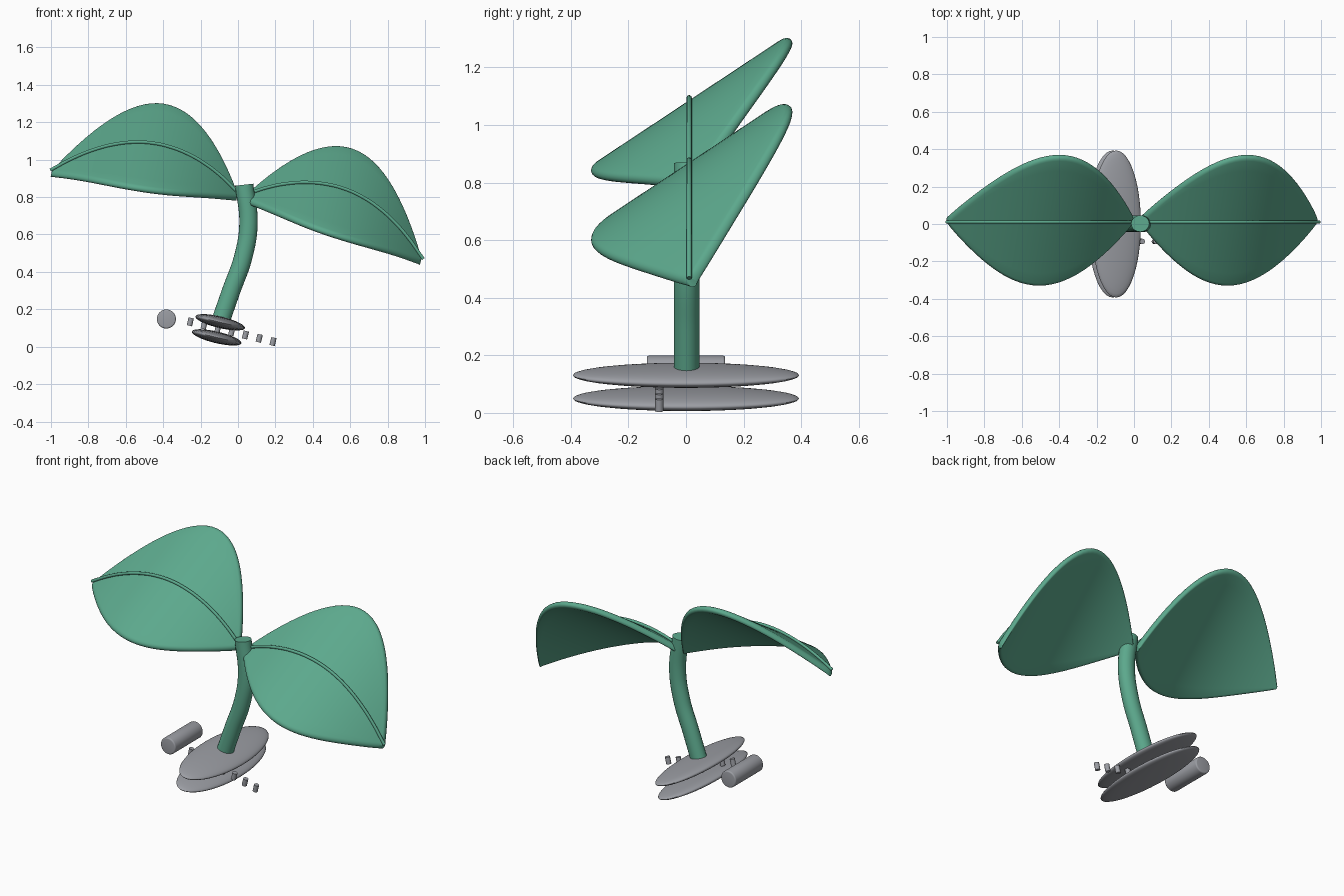
import bpy, bmesh, math
from mathutils import Matrix, Vector

if "Cube" in bpy.data.objects:
    bpy.data.objects.remove(bpy.data.objects["Cube"])

TILT = Matrix.Rotation(math.radians(13.4), 4, 'Y')  # whole plant leans right
CX = -0.17                                          # mirror axis of the leaves
SLOPE = 0.68                                        # leaves rise toward the back


def material(name, rgb):
    m = bpy.data.materials.new(name)
    m.diffuse_color = (*rgb, 1)
    m.use_nodes = True
    m.node_tree.nodes["Principled BSDF"].inputs["Base Color"].default_value = m.diffuse_color
    return m


GREEN = material("leaf_green", (0.107, 0.393, 0.264))
GREY = material("grey", (0.33, 0.34, 0.37))


def finish(obj, mat, angle=40):
    obj.data.materials.clear()
    obj.data.materials.append(mat)
    bpy.ops.object.select_all(action='DESELECT')
    obj.select_set(True)
    bpy.context.view_layer.objects.active = obj
    bpy.ops.object.shade_smooth_by_angle(angle=math.radians(angle))
    return obj


def mesh_object(name, bm, mat, angle=40):
    bmesh.ops.recalc_face_normals(bm, faces=bm.faces)
    me = bpy.data.meshes.new(name)
    bm.to_mesh(me)
    bm.free()
    obj = bpy.data.objects.new(name, me)
    bpy.context.collection.objects.link(obj)
    return finish(obj, mat, angle)


def tube(name, points, radius, mat, sides=24):
    """Smooth capped tube through the points."""
    cu = bpy.data.curves.new(name, 'CURVE')
    cu.dimensions = '3D'
    cu.bevel_depth = radius
    cu.bevel_resolution = sides // 4
    cu.use_fill_caps = True
    cu.resolution_u = 10
    sp = cu.splines.new('BEZIER')
    sp.bezier_points.add(len(points) - 1)
    for bp, p in zip(sp.bezier_points, points):
        bp.co = p
        bp.handle_left_type = bp.handle_right_type = 'AUTO'
    obj = bpy.data.objects.new(name, cu)
    bpy.context.collection.objects.link(obj)
    bpy.ops.object.select_all(action='DESELECT')
    obj.select_set(True)
    bpy.context.view_layer.objects.active = obj
    bpy.ops.object.convert(target='MESH')
    return finish(bpy.context.object, mat)


# Leaf surface: arched along its length, sloping up toward the back
def arch(u):
    return 0.917 - (0.77 if u < 0.47 else 0.88) * (u - 0.47) ** 2


def leaf_point(side, u, y, lift=0.0):
    return TILT @ Vector((CX + side * u, y, arch(u) + SLOPE * y + lift))


NORMAL = Vector((0, -SLOPE, 1)).normalized()


def section(half, thick=0.019, span=12, arc=8):
    """Closed cross-section with rounded rims, as (y, offset along normal)."""
    r = min(0.02, half * 0.9)
    ring = []
    for s in (1, -1):
        for k in range(arc + 1):
            a = math.pi * (k / arc - 0.5)
            ring.append((s * (half - r + r * math.cos(a)), s * thick * math.sin(a)))
        for k in range(1, span):
            ring.append((s * (half - r) * (1 - 2 * k / span), s * thick))
    return ring


def leaf(name, side, n=44):
    bm = bmesh.new()
    rows = []
    for i in range(n + 1):
        t = i / n
        t -= 0.08 * math.sin(2 * math.pi * t)       # denser near the ends
        u = 0.02 + 0.995 * t
        half = 0.334 * max(math.sin(math.pi * t), 0) ** 0.92 + 0.013
        rows.append([bm.verts.new(leaf_point(side, u, 0.02 + y) + TILT.to_3x3() @ NORMAL * d)
                     for y, d in section(half)])
    m = len(rows[0])
    for a, b in zip(rows, rows[1:]):
        for j in range(m):
            k = (j + 1) % m
            bm.faces.new((a[j], a[k], b[k], b[j]))
    bm.faces.new(rows[0])
    bm.faces.new(rows[-1])
    mesh_object(name, bm, GREEN)


for label, side in (("left", -1), ("right", 1)):
    leaf(label + "_leaf", side)
    # raised midrib on the upper surface
    tube(label + "_midrib",
         [leaf_point(side, 0.03 + 0.995 * k / 10, 0.011, 0.032) for k in range(11)],
         0.009, GREEN, 12)

# Bent stem, slightly flattened front to back
stem = tube("stem", [(-0.092, 0, 0.14), (-0.036, 0, 0.3), (0.028, 0, 0.48),
                     (0.056, 0, 0.66), (0.033, 0, 0.866)], 0.049, GREEN, 32)
stem.data.transform(Matrix.Translation((0, 0.002, 0)) @ Matrix.Diagonal((1, 0.9, 1, 1)))

# Two flat elliptical base discs
for label, z in (("lower", 0.022), ("upper", 0.105)):
    bm = bmesh.new()
    bmesh.ops.create_uvsphere(bm, u_segments=48, v_segments=20, radius=1)
    bm.transform(TILT @ Matrix.Translation((-0.123, 0, z)) @ Matrix.Diagonal((0.136, 0.393, 0.031, 1)))
    mesh_object(label + "_base_disc", bm, GREY, 60)


def rod(name, matrix, radius, length, sides, round_edge=0):
    bm = bmesh.new()
    bmesh.ops.create_cone(bm, cap_ends=True, segments=sides, radius1=radius,
                          radius2=radius, depth=length)
    if round_edge:
        rim = [e for e in bm.edges if abs(e.verts[0].co.z - e.verts[1].co.z) < 1e-5]
        bmesh.ops.bevel(bm, geom=rim, offset=round_edge, segments=4, profile=0.5, affect='EDGES')
    bm.transform(matrix)
    mesh_object(name, bm, GREY)


# Roller lying front to back beside the base
rod("roller", Matrix.Translation((-0.383, 0, 0.148)) @ Matrix.Rotation(math.pi / 2, 4, 'X'),
    0.051, 0.272, 32, 0.008)

# Row of small pegs along the tilted base
for k in range(7):
    x = -0.255 + 0.0737 * k
    place = Matrix.Translation((x, -0.093, 0.133 - 0.0176 * k))
    rod(f"peg_{k + 1}", place @ TILT, 0.0145, 0.043, 16)
